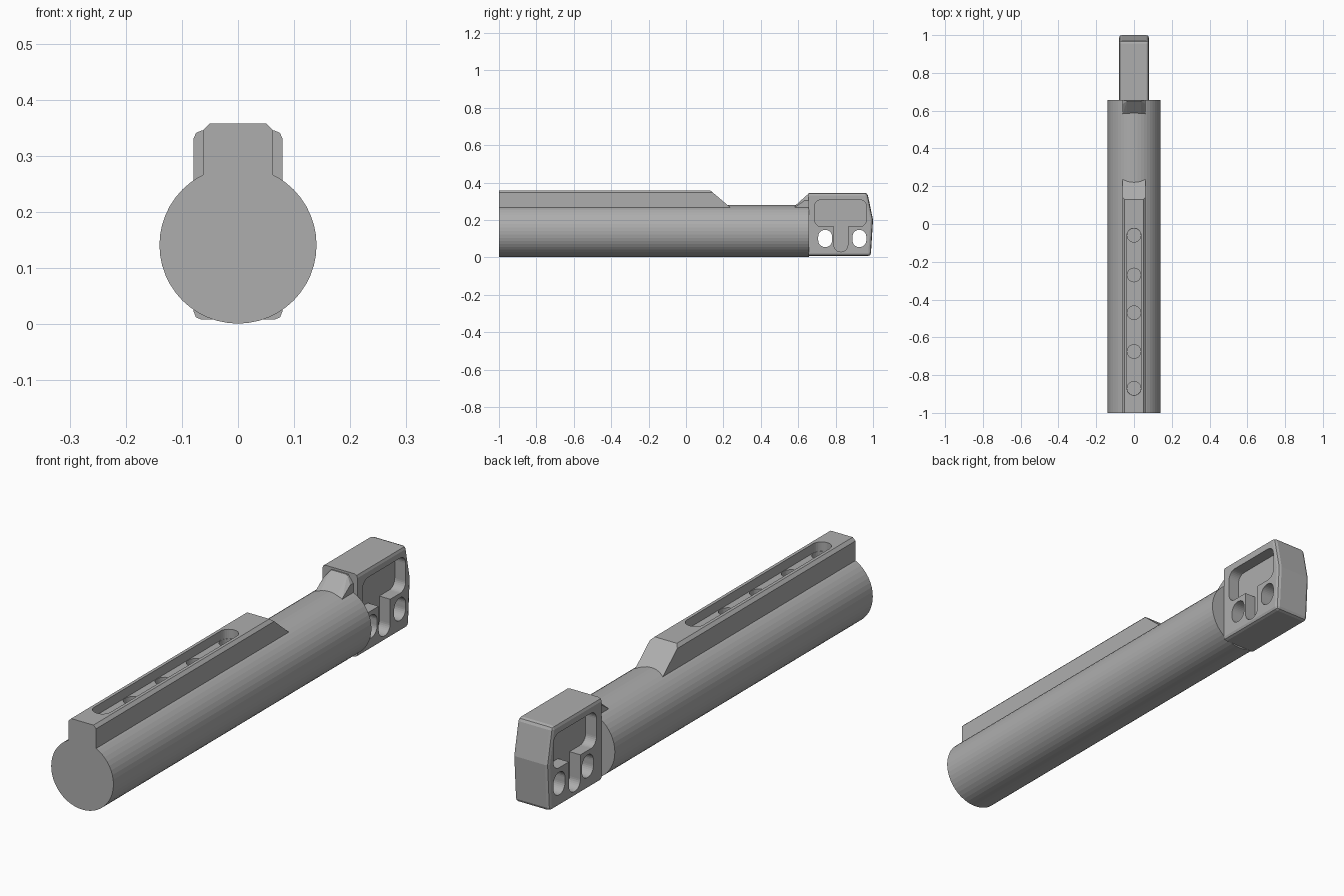
import bpy, bmesh, math
from mathutils import Vector

old = bpy.data.objects.get("Cube")
if old:
    bpy.data.objects.remove(old, do_unlink=True)

grey = bpy.data.materials.new("matte grey")
grey.use_nodes = True
grey.diffuse_color = (0.42, 0.42, 0.42, 1)
grey.node_tree.nodes["Principled BSDF"].inputs["Base Color"].default_value = (0.42, 0.42, 0.42, 1)


def finish(name, bm):
    bmesh.ops.recalc_face_normals(bm, faces=bm.faces)
    mesh = bpy.data.meshes.new(name)
    bm.to_mesh(mesh)
    bm.free()
    mesh.materials.append(grey)
    obj = bpy.data.objects.new(name, mesh)
    bpy.context.collection.objects.link(obj)
    return obj


def prism(name, outline, axis, start, end):
    """Extrude a 2D outline along x, y or z."""
    place = {"x": lambda a, b, d: (d, a, b),
             "y": lambda a, b, d: (a, d, b),
             "z": lambda a, b, d: (a, b, d)}[axis]
    bm = bmesh.new()
    face = bm.faces.new([bm.verts.new(place(a, b, start)) for a, b in outline])
    top = bmesh.ops.extrude_face_region(bm, geom=[face])["geom"]
    shift = Vector(place(0, 0, end - start))
    bmesh.ops.translate(bm, vec=shift, verts=[v for v in top if isinstance(v, bmesh.types.BMVert)])
    return finish(name, bm)


def rounded(a0, a1, b0, b1, r, steps=8):
    """Outline of a rectangle with round corners."""
    pts = []
    corners = ((a1 - r, b1 - r), (a0 + r, b1 - r), (a0 + r, b0 + r), (a1 - r, b0 + r))
    for k, (a, b) in enumerate(corners):
        for i in range(steps + 1):
            t = math.pi / 2 * (k + i / steps)
            p = (a + r * math.cos(t), b + r * math.sin(t))
            if not pts or (Vector(p) - Vector(pts[-1])).length > 1e-4:
                pts.append(p)
    if (Vector(pts[0]) - Vector(pts[-1])).length < 1e-4:
        pts.pop()
    return pts


def modify(obj, kind, **settings):
    mod = obj.modifiers.new(kind.title(), kind)
    for key, value in settings.items():
        setattr(mod, key, value)
    bpy.ops.object.select_all(action="DESELECT")
    bpy.context.view_layer.objects.active = obj
    obj.select_set(True)
    bpy.ops.object.modifier_apply(modifier=mod.name)


def combine(obj, other, operation="DIFFERENCE"):
    other.hide_render = True
    modify(obj, "BOOLEAN", operation=operation, object=other, solver="EXACT")
    bpy.data.objects.remove(other, do_unlink=True)


# Round tube
R, N = 0.14, 48
circle = [(R * math.cos(2 * math.pi * i / N), 0.141 + R * math.sin(2 * math.pi * i / N)) for i in range(N)]
tube = prism("tube", circle, "y", -1, 0.657)

# Top rail with chamfered edges and a sloping rear end
w, top, c = 0.062, 0.358, 0.012
rail = prism("rail", [(-w, 0.15), (w, 0.15), (w, top - c), (w - c, top), (c - w, top), (-w, top - c)],
             "y", -1, 0.4)
combine(rail, prism("ramp_cutter", [(0.13, top), (0.23, 0.273), (0.37, 0.15), (0.5, 0.15), (0.5, 0.45), (0.13, 0.45)],
                    "x", -0.1, 0.1))
combine(tube, rail, "UNION")

# Long slot in the rail and the row of holes in its floor
holes = [-0.87, -0.675, -0.47, -0.27, -0.06]
h = 0.037
combine(tube, prism("slot_cutter", rounded(-h, h, holes[0] - h, holes[-1] + h, h), "z", 0.32, 0.4))
for y in holes:
    r = h - 0.001
    combine(tube, prism("hole_cutter", rounded(-r, r, y - r, y + r, r), "z", 0.26, 0.4))

# Small faceted wedge leading up to the end block
bm = bmesh.new()
for x, y, z in ((0.06, 0.575, 0.25), (0.06, 0.67, 0.25), (0.06, 0.585, 0.27), (0.037, 0.585, 0.278),
                (0.037, 0.65, 0.336), (0.037, 0.67, 0.336), (0.06, 0.635, 0.305), (0.06, 0.67, 0.305)):
    bm.verts.new((x, y, z))
    bm.verts.new((-x, y, z))
hull = bmesh.ops.convex_hull(bm, input=bm.verts)
bmesh.ops.delete(bm, geom=list({v for v in hull["geom_interior"] if isinstance(v, bmesh.types.BMVert)}),
                 context="VERTS")
bmesh.ops.dissolve_limit(bm, angle_limit=0.02, verts=bm.verts, edges=bm.edges)
finish("wedge", bm)

# End block with bevelled edges
block = prism("end_block", [(0.655, 0.008), (0.988, 0.008), (1.0, 0.2), (0.97, 0.345), (0.655, 0.345)],
              "x", -0.079, 0.079)
bm = bmesh.new()
bm.from_mesh(block.data)
soft = [e for e in bm.edges if max(v.co.y for v in e.verts) > 0.7
        and not (abs(e.verts[0].co.z - 0.2) < 0.01 and abs(e.verts[1].co.z - 0.2) < 0.01)]
bmesh.ops.bevel(bm, geom=soft, offset=0.014, segments=2, profile=0.5, affect="EDGES")
bm.to_mesh(block.data)
bm.free()

# Side pockets, their central stems, and the two oval through holes
for side in (-1, 1):
    inner, outer = side * 0.03, side * 0.12
    combine(block, prism("pocket_cutter", rounded(0.688, 0.964, 0.165, 0.308, 0.035), "x", inner, outer))
    combine(block, prism("stem_cutter", rounded(0.791, 0.865, 0.03, 0.23, 0.036), "x", inner, outer))
for y in (0.744, 0.927):
    combine(block, prism("oval_cutter", rounded(y - 0.037, y + 0.037, 0.055, 0.147, 0.036), "x", -0.2, 0.2))
